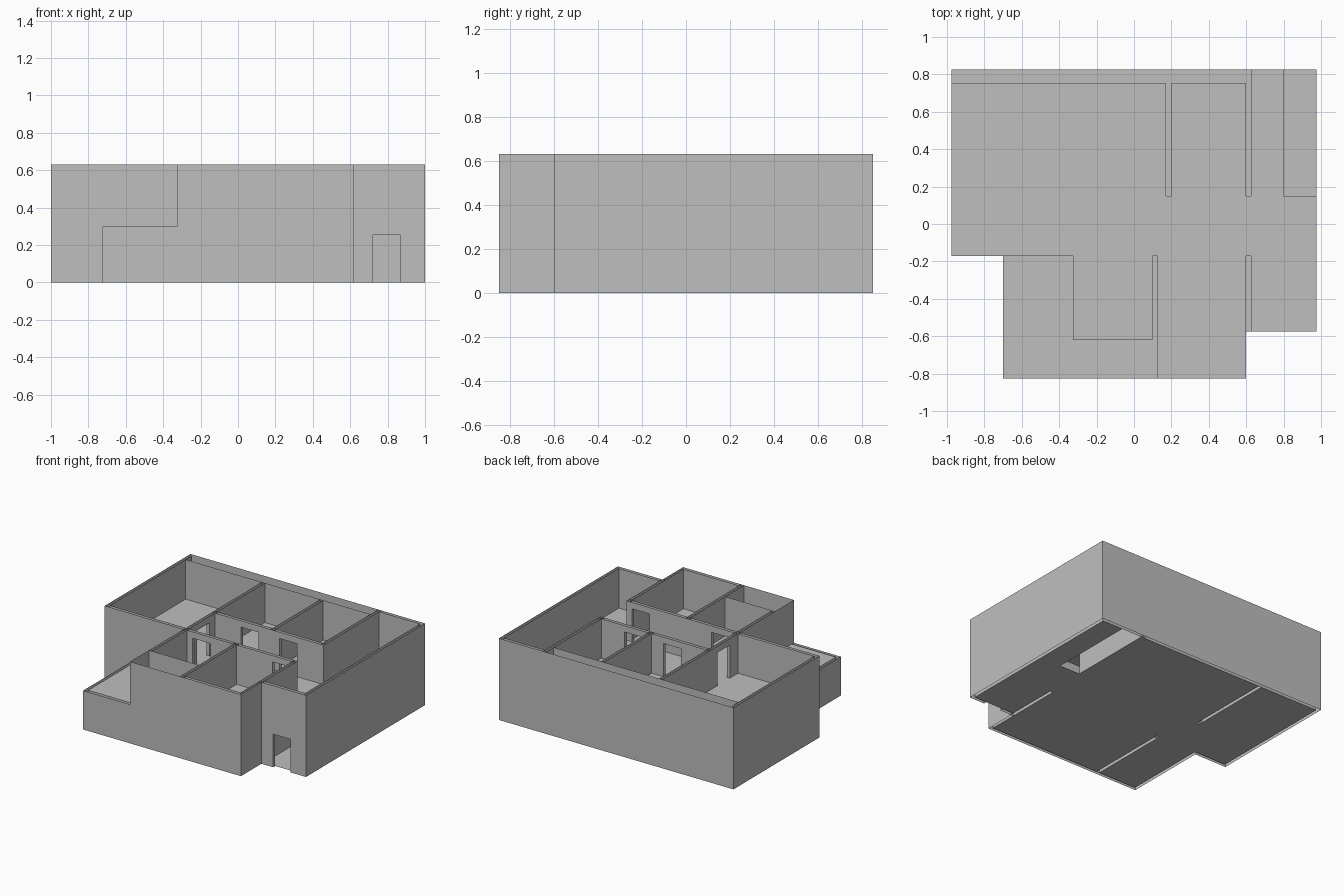
import bpy
import bmesh
from mathutils import Vector

cube = bpy.data.objects.get("Cube")
if cube:
    bpy.data.objects.remove(cube, do_unlink=True)

grey = bpy.data.materials.new("plaster_grey")
grey.use_nodes = True
colour = (0.52, 0.52, 0.52, 1)
grey.diffuse_color = colour
grey.node_tree.nodes["Principled BSDF"].inputs["Base Color"].default_value = colour

T = 0.025       # wall thickness
MID = 0.3       # lower storey height
UP = 0.325      # upper floor level
TOP = 0.63      # wall top
DOOR = 0.255    # door height
HALF = 0.15     # door width


def finish(name, bm):
    bmesh.ops.remove_doubles(bm, verts=bm.verts, dist=0.0005)
    mesh = bpy.data.meshes.new(name)
    bm.to_mesh(mesh)
    bm.free()
    mesh.materials.append(grey)
    obj = bpy.data.objects.new(name, mesh)
    bpy.context.collection.objects.link(obj)
    return obj


def quad(bm, p, q, z0, z1):
    """Upright rectangle standing on the plan line from p to q."""
    pts = [(*p, z0), (*q, z0), (*q, z1), (*p, z1)]
    bm.faces.new([bm.verts.new(c) for c in pts])


def sheet(bm, p, q, z0, z1, doors=()):
    """Wall face with door openings starting at distances along it."""
    p, q = Vector(p), Vector(q)
    d = (q - p).normalized()
    at = 0
    for s in doors:
        quad(bm, p + d * at, p + d * s, z0, z1)
        quad(bm, p + d * s, p + d * (s + HALF), z0 + DOOR, z1)
        at = s + HALF
    quad(bm, p + d * at, q, z0, z1)


def partition(name, p, q, z0, z1, doors=()):
    """Hollow wall: two faces, closed ends and door jambs, thick to its left."""
    bm = bmesh.new()
    a, b = Vector(p), Vector(q)
    d = (b - a).normalized()
    n = Vector((-d.y, d.x)) * T
    sheet(bm, a, b, z0, z1, doors)
    sheet(bm, a + n, b + n, z0, z1, doors)
    for end in (a, b):
        quad(bm, end, end + n, z0, z1)
    for s in doors:
        for k in (s, s + HALF):
            quad(bm, a + d * k, a + d * k + n, z0, z0 + DOOR)
    finish(name, bm)


def floor(name, rects, z):
    bm = bmesh.new()
    for x0, x1, y0, y1 in rects:
        pts = [(x0, y0, z), (x1, y0, z), (x1, y1, z), (x0, y1, z)]
        bm.faces.new([bm.verts.new(c) for c in pts])
    finish(name, bm)


# Lower floor, with gaps under the partitions and an open stairwell
floor("ground_floor", [
    (-.975, .975, -.17, .15),
    (-.975, -.475, .15, .825), (-.45, .625, .15, .825), (.8, .975, .15, .825),
    (-.70, -.375, -.825, -.17), (-.35, .6, -.825, -.17),
    (.625, .975, -.575, -.17)], 0.0)

# Ceiling of the lower storey, also the terrace deck
floor("terrace_deck", [
    (-.975, .975, -.17, .15), (-.975, .8, .15, .825),
    (-.70, .6, -.825, -.17), (.6, .975, -.575, -.17)], MID)

# Upper floor
floor("upper_floor", [
    (-.975, .975, -.17, .15),
    (-.975, .17, .15, .755), (.2, .6, .15, .755), (.625, .8, .15, .825),
    (-.325, .1, -.62, -.17), (.125, .6, -.825, -.17),
    (.625, .975, -.575, -.17)], UP)

# Outer shell; the front left corner stops at the terrace
bm = bmesh.new()
for p, q, z0, z1, doors in [
        ((1, -.6), (1, .85), 0, TOP, ()),
        ((1, .85), (-1, .85), 0, TOP, ()),
        ((-1, .85), (-1, -.195), 0, TOP, ()),
        ((-1, -.195), (-.725, -.195), 0, TOP, ()),
        ((-.725, -.195), (-.325, -.195), MID, TOP, ()),
        ((-.725, -.195), (-.725, -.85), 0, MID, ()),
        ((-.725, -.85), (-.325, -.85), 0, MID, ()),
        ((-.325, -.85), (.62, -.85), 0, TOP, ()),
        ((-.325, -.85), (-.325, -.195), MID, TOP, ()),
        ((.62, -.85), (.62, -.6), 0, TOP, ()),
        ((.62, -.6), (1, -.6), 0, TOP, (.1,))]:
    sheet(bm, p, q, z0, z1, doors)
for x in (.72, .87):
    quad(bm, (x, -.6), (x, -.575), 0, DOOR)
finish("outer_walls", bm)

# Inner lining of the outer walls
bm = bmesh.new()
for p, q, z0, z1, doors in [
        ((.975, -.575), (.975, .825), 0, TOP, ()),
        ((.975, .825), (.625, .825), 0, TOP, ()),
        ((.625, .825), (-.975, .825), 0, MID, ()),
        ((-.975, .825), (-.975, -.17), 0, TOP, ()),
        ((-.975, -.17), (-.70, -.17), 0, MID, ()),
        ((-.975, -.17), (-.325, -.17), UP, TOP, ()),
        ((-.70, -.17), (-.70, -.825), 0, MID, ()),
        ((-.70, -.825), (.125, -.825), 0, MID, ()),
        ((.125, -.825), (.6, -.825), 0, TOP, ()),
        ((-.30, -.62), (-.30, -.17), UP, TOP, ()),
        ((.6, -.825), (.6, -.575), 0, TOP, ()),
        ((.625, -.575), (.975, -.575), 0, TOP, (.095,)),
        ((-.975, .755), (.6, .755), UP, TOP, ()),
        ((-.325, -.62), (.1, -.62), UP, TOP, ())]:
    sheet(bm, p, q, z0, z1, doors)
finish("inner_lining", bm)

# Upper storey partitions
partition("hall_back_wall", (-.325, .15), (.625, .15), UP, TOP, (.245, .575))
partition("hall_front_wall", (-.325, -.195), (.625, -.195), UP, TOP, (.075, .755))
partition("left_room_wall", (-.30, -.17), (-.30, .755), UP, TOP, (.1,))
partition("bedroom_divider", (.198, .15), (.198, .755), UP, TOP)
partition("stair_wall", (.625, .15), (.625, .85), 0, TOP)
partition("front_divider", (.125, -.85), (.125, -.17), UP, TOP)
partition("entrance_wall", (.625, -.6), (.625, -.17), 0, TOP)

# Lower storey partitions
partition("ground_left_divider", (-.45, .15), (-.45, .825), 0, MID)
partition("ground_front_divider", (-.35, -.825), (-.35, -.17), 0, MID)
partition("ground_hall_back_wall", (-.975, .15), (.6, .15), 0, MID, (.3, .9))
partition("ground_hall_front_wall", (-.70, -.195), (.6, -.195), 0, MID, (.1, .9))
